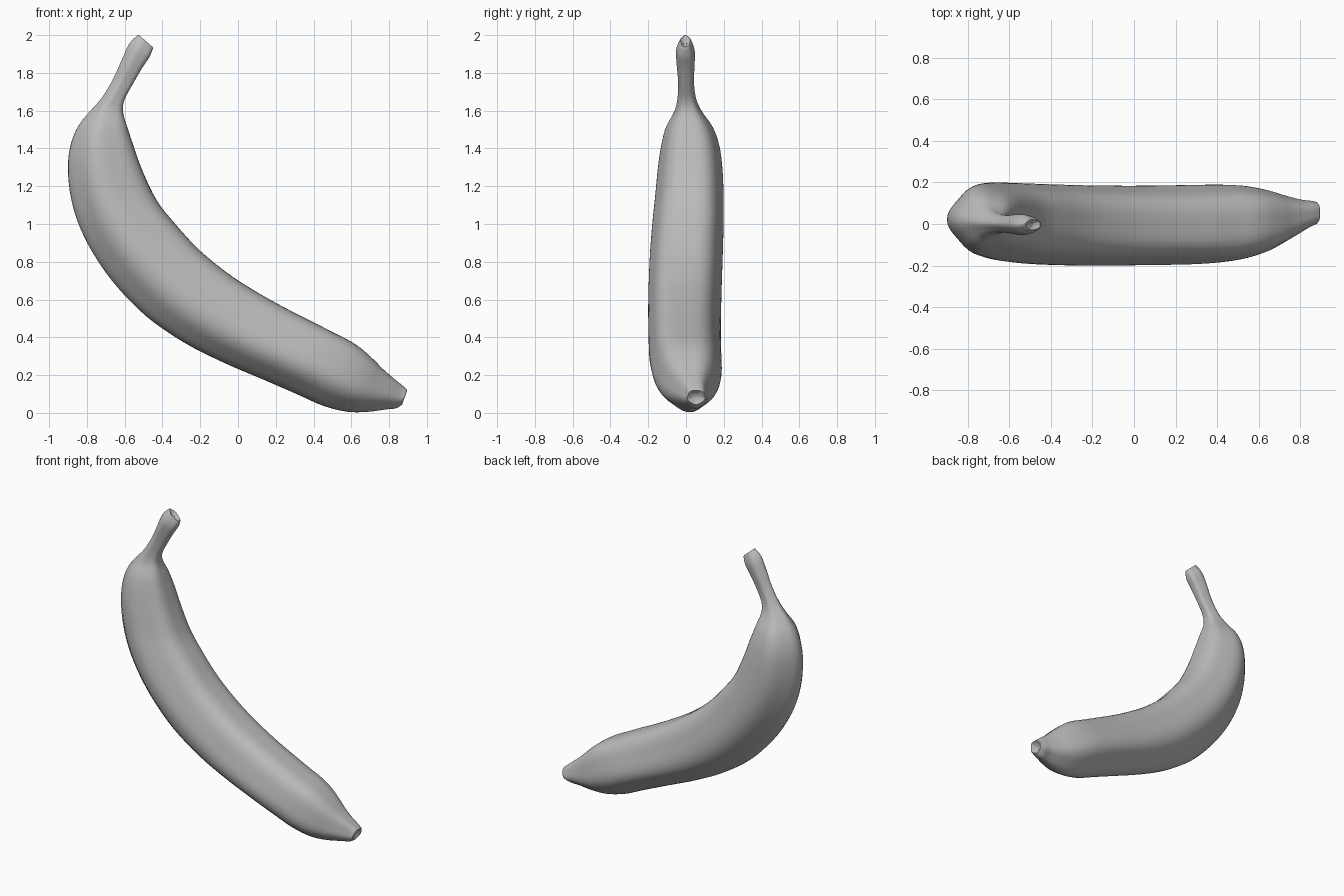
import bpy, bmesh, math
from mathutils import Vector

if "Cube" in bpy.data.objects:
    bpy.data.objects.remove(bpy.data.objects["Cube"])

# Stations along the fruit: outer (x, z), inner (x, z), y min, y max
STATIONS = [
    (-.530, 2.00, -.450, 1.930, -.032, .026),
    (-.575, 1.955, -.468, 1.885, -.052, .045),
    (-.615, 1.87, -.508, 1.825, -.050, .046),
    (-.660, 1.77, -.557, 1.740, -.042, .042),
    (-.720, 1.67, -.600, 1.660, -.045, .053),
    (-.785, 1.595, -.609, 1.595, -.062, .085),
    (-.845, 1.52, -.585, 1.510, -.105, .140),
    (-.883, 1.43, -.552, 1.410, -.130, .175),
    (-.900, 1.32, -.505, 1.280, -.148, .192),
    (-.890, 1.17, -.430, 1.125, -.163, .199),
    (-.848, 1.01, -.330, 0.998, -.178, .199),
    (-.770, 0.85, -.200, 0.858, -.190, .195),
    (-.655, 0.685, -.030, 0.722, -.197, .190),
    (-.490, 0.515, 0.130, 0.622, -.200, .186),
    (-.290, 0.375, 0.280, 0.540, -.199, .184),
    (-.080, 0.268, 0.400, 0.480, -.197, .185),
    (0.130, 0.178, 0.500, 0.428, -.193, .188),
    (0.310, 0.100, 0.580, 0.388, -.182, .189),
    (0.450, 0.038, 0.650, 0.343, -.163, .182),
    (0.580, 0.006, 0.715, 0.285, -.130, .162),
    (0.690, 0.006, 0.770, 0.230, -.085, .137),
    (0.780, 0.018, 0.825, 0.182, -.042, .118),
    (0.835, 0.024, 0.868, 0.147, -.012, .112),
    (0.864, 0.040, 0.893, 0.125, 0.000, .106),
]
SIDES, STEPS = 50, 4


def catmull(a, b, c, d, t):
    return 0.5 * (2*b + (c-a)*t + (2*a-5*b+4*c-d)*t*t + (3*b-a-3*c+d)*t**3)


def section(amount):
    """Softly five-sided section, normalised to -1..1 on both axes."""
    pts = []
    for i in range(SIDES):
        a = 2 * math.pi * i / SIDES
        r = 1 - amount * math.cos(5 * a)
        pts.append((r * math.cos(a), r * math.sin(a)))
    lo, hi = min(p[0] for p in pts), max(p[0] for p in pts)
    w = max(p[1] for p in pts)
    return [((2*u - lo - hi) / (hi - lo), v / w) for u, v in pts]


def ring(s):
    outer, inner = Vector((s[0], 0, s[1])), Vector((s[2], 0, s[3]))
    mid, half = (outer + inner) / 2, (inner - outer) / 2
    cy, hy = (s[4] + s[5]) / 2, (s[5] - s[4]) / 2
    return [mid + half * u + Vector((0, cy + hy * v, 0)) for u, v in section(.04)]


def cap_rings(pts, inward):
    """Shrinking rings that leave a small dimple in the cut end."""
    c = sum(pts, Vector()) / len(pts)
    return [[c + (p - c) * k + inward * d for p in pts]
            for k, d in ((.88, -.004), (.62, .003), (.3, .012))]


# Skin, stem and blossom end as one continuous loft
n = len(STATIONS)
rings = []
for i in range(n - 1):
    q = [STATIONS[min(max(i + k, 0), n - 1)] for k in (-1, 0, 1, 2)]
    for j in range(STEPS):
        rings.append(ring([catmull(*v, j / STEPS) for v in zip(*q)]))
rings.append(ring(STATIONS[-1]))
top = cap_rings(rings[0], Vector((-.55, 0, -.83)))
end = cap_rings(rings[-1], Vector((-.95, 0, .3)))
rings = top[::-1] + rings + end

bm = bmesh.new()
loops = [[bm.verts.new(p) for p in r] for r in rings]
for a, b in zip(loops, loops[1:]):
    for i in range(SIDES):
        k = (i + 1) % SIDES
        bm.faces.new((a[i], a[k], b[k], b[i]))
bm.faces.new(loops[0])
bm.faces.new(loops[-1])
bmesh.ops.recalc_face_normals(bm, faces=bm.faces)
for f in bm.faces:
    f.smooth = True
mesh = bpy.data.meshes.new("banana")
bm.to_mesh(mesh)
bm.free()

banana = bpy.data.objects.new("banana", mesh)
bpy.context.collection.objects.link(banana)
grey = bpy.data.materials.new("plain grey")
grey.diffuse_color = (.5, .5, .5, 1)
grey.use_nodes = True
grey.node_tree.nodes["Principled BSDF"].inputs["Base Color"].default_value = grey.diffuse_color
mesh.materials.append(grey)

# Keep the cut ends crisp
bpy.context.view_layer.objects.active = banana
banana.select_set(True)
bpy.ops.object.shade_smooth_by_angle(angle=math.radians(40))
